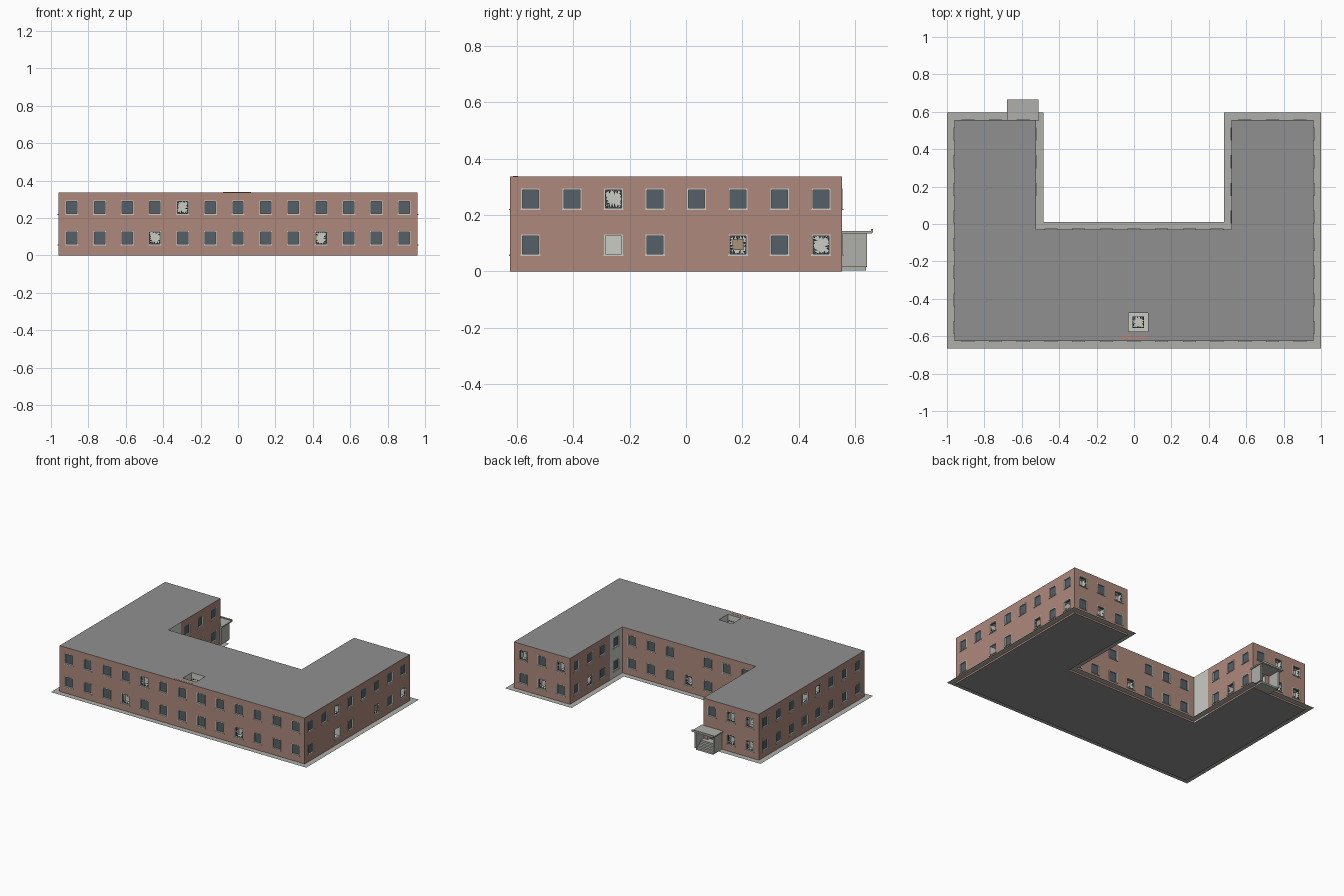
import bpy, bmesh, random
from mathutils import Matrix, Vector

if "Cube" in bpy.data.objects:
    bpy.data.objects.remove(bpy.data.objects["Cube"])

random.seed(4)
H = 0.337                      # roof height
WIN_W, WIN_H = 0.066, 0.074    # window opening
ROWS = (0.094, 0.257)


def mat(name, r, g, b):
    m = bpy.data.materials.new(name)
    m.diffuse_color = (r, g, b, 1)
    m.use_nodes = True
    m.node_tree.nodes["Principled BSDF"].inputs["Base Color"].default_value = m.diffuse_color
    return m


BRICK = mat("brick", 0.42, 0.25, 0.20)
ROOF = mat("roofing", 0.28, 0.28, 0.28)
PLASTER = mat("plaster", 0.60, 0.60, 0.56)
CONCRETE = mat("concrete", 0.43, 0.43, 0.40)
GLASS = mat("glass", 0.09, 0.115, 0.135)
DARK = mat("shards", 0.05, 0.06, 0.07)
WOOD = mat("wood", 0.40, 0.30, 0.18)


def finish(name, bm, *mats, recalc=True):
    if recalc:
        bmesh.ops.recalc_face_normals(bm, faces=bm.faces)
    me = bpy.data.meshes.new(name)
    bm.to_mesh(me)
    bm.free()
    for m in mats:
        me.materials.append(m)
    ob = bpy.data.objects.new(name, me)
    bpy.context.collection.objects.link(ob)
    return ob


def box(bm, lo, hi, M=Matrix()):
    lo, hi = Vector(lo), Vector(hi)
    T = M @ Matrix.Translation((lo + hi) / 2) @ Matrix.Diagonal((*(hi - lo), 1))
    bmesh.ops.create_cube(bm, size=1, matrix=T)


def box_object(name, m, *spans):
    bm = bmesh.new()
    for lo, hi in spans:
        box(bm, lo, hi)
    return finish(name, bm, m)


def u_profile(g):
    # U-shaped plan grown outward by g
    return [(-.96 - g, -.625 - g), (.96 + g, -.625 - g), (.96 + g, .555 + g),
            (.52 - g, .555 + g), (.52 - g, .11), (.52 - g, -.03 + g),
            (-.525 + g, -.03 + g), (-.525 + g, .11), (-.525 + g, .555 + g),
            (-.96 - g, .555 + g)]


# main building: brick walls, flat roof, pale painted courtyard corners
bm = bmesh.new()
base = bm.faces.new([bm.verts.new((x, y, 0)) for x, y in u_profile(0)])
top = bmesh.ops.extrude_face_region(bm, geom=[base])["geom"]
bmesh.ops.translate(bm, vec=(0, 0, H),
                    verts=[v for v in top if isinstance(v, bmesh.types.BMVert)])
bmesh.ops.recalc_face_normals(bm, faces=bm.faces)
for f in bm.faces:
    c = f.calc_center_median()
    if abs(f.normal.z) > .5:
        f.material_index = 1
    elif abs(c.x) < .53 and .03 < c.y < .05:
        f.material_index = 2
building = finish("building", bm, BRICK, ROOF, PLASTER)

# thin pavement ring around the building
bm = bmesh.new()
inner = [bm.verts.new((x, y, .012)) for x, y in u_profile(0)]
outer = [bm.verts.new((x, y, .012)) for x, y in u_profile(.04)]
for i in range(len(inner)):
    j = (i + 1) % len(inner)
    bm.faces.new((outer[i], outer[j], inner[j], inner[i]))
finish("pavement", bm, CONCRETE, recalc=False)

# walls: name, origin, along, outward, columns, missing {(row, col)}, broken {(row, col)}
X, Y = Vector((1, 0, 0)), Vector((0, 1, 0))
FRONT = [-.888 + .148 * i for i in range(13)]
SIDE = [-.553 + .1476 * i for i in range(8)]
WALLS = [
    ("front", (0, -.625, 0), X, -Y, FRONT, (), {(1, 4), (0, 3), (0, 9)}),
    ("right", (.96, 0, 0), Y, X, SIDE, {(0, 1), (0, 4)}, {(1, 2), (0, 2), (0, 5), (0, 7)}),
    ("left", (-.96, 0, 0), Y, -X, SIDE, (), {(1, 4), (1, 3)}),
    ("courtyard", (0, -.03, 0), X, Y, FRONT[3:10], {(1, 3)}, {(0, 3)}),
    ("left_end", (0, .555, 0), X, Y, FRONT[:3], {(0, 2)}, {(1, 0), (1, 1), (0, 0), (0, 1)}),
    ("right_end", (0, .555, 0), X, Y, FRONT[10:], (), {(1, 2), (1, 0), (0, 1)}),
    ("right_inner", (.52, 0, 0), Y, -X, SIDE[4:], (), {(0, 2)}),
    ("left_inner", (-.525, 0, 0), Y, X, SIDE[4:], {(0, 0), (1, 0)}, {(0, 2)}),
]
cut = bmesh.new()
shards = bmesh.new()


def jagged(M, w, h, y, n=6):
    # broken remnants pointing inwards from each edge of an opening
    for sx, sz, edge, reach in ((1, 0, w, h), (-1, 0, w, h), (0, 1, h, w), (0, -1, h, w)):
        for k in range(n):
            a = -edge / 2 + edge * k / n
            b = a + edge / n
            tip, d = random.uniform(a, b), random.uniform(.03, .3) * reach
            if sx:
                pts = [(a, sx * h / 2), (b, sx * h / 2), (tip, sx * (h / 2 - d))]
            else:
                pts = [(sz * w / 2, a), (sz * w / 2, b), (sz * (w / 2 - d), tip)]
            shards.faces.new([shards.verts.new(M @ Vector((p, y, q))) for p, q in pts])


for name, origin, along, out, cols, missing, broken in WALLS:
    frames, glass = bmesh.new(), bmesh.new()
    for r, z in enumerate(ROWS):
        for c, u in enumerate(cols):
            if (r, c) in missing:
                continue
            M = Matrix((along, out, (0, 0, 1))).transposed().to_4x4()
            M.translation = Vector(origin) + along * u + Vector((0, 0, z))
            w, h = WIN_W / 2, WIN_H / 2
            deep = .05 if (r, c) in broken else .012
            box(cut, (-w, -deep, -h), (w, .01, h), M)
            # frame bars and projecting sill
            t = .005
            for s in (-1, 1):
                a, b = sorted((s * w, s * (w - t)))
                box(frames, (a, -.011, -h), (b, .001, h), M)
                a, b = sorted((s * h, s * (h - t)))
                box(frames, (-w + t, -.011, a), (w - t, .001, b), M)
            box(frames, (-w - .002, 0, -h - .003), (w + .002, .005, -h + .002), M)
            if deep > .02:
                if (name, r, c) != ("right", 0, 2):
                    jagged(M, WIN_W - 2 * t, WIN_H - 2 * t, -.008)
            else:
                box(glass, (-w + t, -.0115, -h + t), (w - t, -.008, h - t), M)
    finish(name + "_window_frames", frames, PLASTER)
    finish(name + "_window_glass", glass, GLASS)

# doorway under the porch and hole in the roof
box(cut, (-.625, .52, .05), (-.559, .57, .125))
box(cut, (-.03, -.575, H - .06), (.075, -.475, H + .02))
jagged(Matrix.Translation((.0225, -.525, H - .03)) @ Matrix.Rotation(1.5708, 4, 'X'),
       .06, .06, 0, 8)
finish("broken_shards", shards, DARK, recalc=False)
cutter = finish("opening_cutter", cut, PLASTER)
cutter.hide_render = True
cutter.hide_viewport = True
mod = building.modifiers.new("openings", 'BOOLEAN')
mod.operation, mod.solver, mod.object = 'DIFFERENCE', 'EXACT', cutter
mod.material_mode = 'TRANSFER'

# boarding in one broken window, brick patch on the roof edge, door
box_object("window_board", WOOD, ((.945, .165, .075), (.95, .205, .115)))
box_object("roof_brick_patch", BRICK, ((-.08, -.615, H - .002), (.07, -.597, H + .001)))
box_object("door", GLASS, ((-.622, .532, .05), (-.562, .536, .123)))

# porch: side walls, canopy with lip, steps
box_object("porch_walls", CONCRETE,
           ((-.672, .55, .015), (-.660, .643, .134)), ((-.528, .55, .015), (-.516, .643, .134)))
box_object("porch_roof", CONCRETE, ((-.68, .55, .134), (-.51, .661, .143)),
           ((-.68, .657, .137), (-.51, .665, .15)))
box_object("porch_steps", CONCRETE,
           *[((-.660, .55, .012 * i + .003), (-.528, .64 - .018 * i, .012 * i + .015))
             for i in range(4)])
